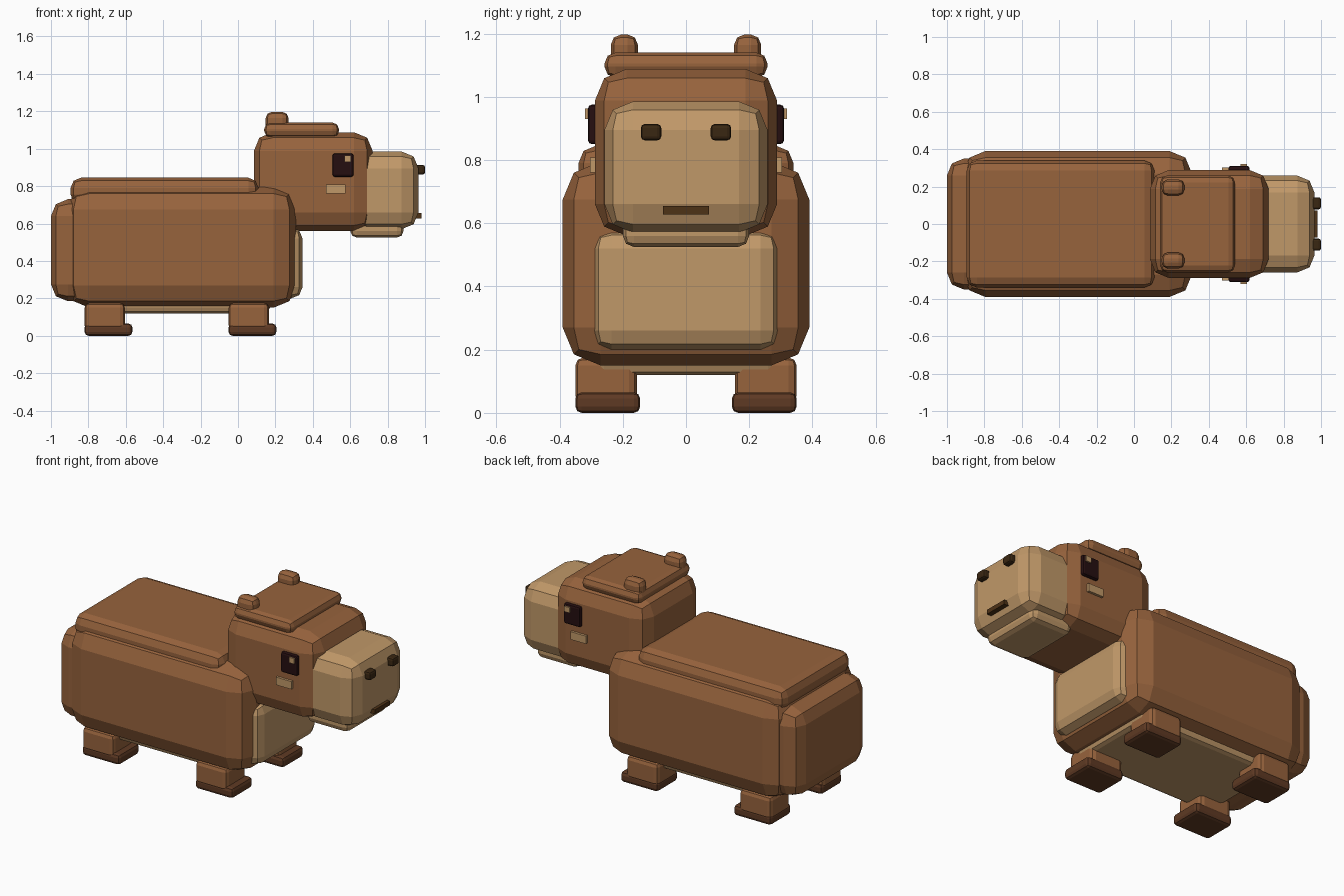
import bpy, bmesh

if "Cube" in bpy.data.objects:
    bpy.data.objects.remove(bpy.data.objects["Cube"])


def material(name, rgb):
    m = bpy.data.materials.new(name)
    m.diffuse_color = (*rgb, 1)
    m.use_nodes = True
    m.node_tree.nodes["Principled BSDF"].inputs["Base Color"].default_value = m.diffuse_color
    return m


FUR = material("brown fur", (0.31, 0.125, 0.046))
TAN = material("tan fur", (0.53, 0.315, 0.14))
FOOT = material("dark brown", (0.114, 0.042, 0.017))
EYE = material("eye black", (0.018, 0.0045, 0.005))
NOSE = material("nostril brown", (0.042, 0.02, 0.006))
MOUTH = material("mouth brown", (0.076, 0.032, 0.008))


def block(name, x, y, z, mat, bevel=0.0):
    """Box from (min, max) ranges with rounded two-step edges."""
    bm = bmesh.new()
    bmesh.ops.create_cube(bm, size=1)
    for v in bm.verts:
        for i, (lo, hi) in enumerate((x, y, z)):
            v.co[i] = hi if v.co[i] > 0 else lo
    if bevel:
        bmesh.ops.bevel(bm, geom=bm.edges[:], offset=bevel, segments=2,
                        profile=0.5, affect='EDGES')
    bmesh.ops.recalc_face_normals(bm, faces=bm.faces[:])
    me = bpy.data.meshes.new(name)
    bm.to_mesh(me)
    bm.free()
    me.materials.append(mat)
    ob = bpy.data.objects.new(name, me)
    bpy.context.collection.objects.link(ob)


def pair(name, x, y, z, mat, bevel=0.0):
    """Same block on both sides of the body."""
    block(name + "_left", x, y, z, mat, bevel)
    block(name + "_right", x, (-y[1], -y[0]), z, mat, bevel)


# Trunk
block("body", (-0.915, 0.31), (-0.39, 0.39), (0.15, 0.795), FUR, 0.12)
block("rump", (-1.0, -0.70), (-0.35, 0.35), (0.185, 0.73), FUR, 0.09)
block("back", (-0.895, 0.11), (-0.34, 0.34), (0.70, 0.845), FUR, 0.055)
block("chest", (0.10, 0.345), (-0.295, 0.295), (0.20, 0.58), TAN, 0.06)
block("belly", (-0.77, 0.17), (-0.29, 0.29), (0.12, 0.24), TAN, 0.03)

# Legs and feet
for label, x0 in (("hind", -0.82), ("front", -0.05)):
    pair(label + "_leg", (x0, x0 + 0.215), (0.155, 0.35), (0.03, 0.175), FUR, 0.025)
    pair(label + "_foot", (x0, x0 + 0.255), (0.145, 0.35), (0.0, 0.065), FOOT, 0.02)

# Head
block("head", (0.085, 0.72), (-0.288, 0.288), (0.56, 1.088), FUR, 0.1)
block("muzzle", (0.60, 0.965), (-0.258, 0.258), (0.57, 0.985), TAN, 0.09)
block("chin", (0.60, 0.885), (-0.2, 0.2), (0.525, 0.63), TAN, 0.035)
block("crown", (0.14, 0.54), (-0.258, 0.258), (1.06, 1.14), FUR, 0.035)
pair("ear", (0.148, 0.27), (0.152, 0.238), (1.09, 1.197), FUR, 0.033)

# Face details
pair("eye", (0.505, 0.618), (0.27, 0.31), (0.85, 0.975), EYE, 0.012)
pair("eye_glint", (0.57, 0.605), (0.30, 0.32), (0.93, 0.963), TAN)
pair("cheek_patch", (0.47, 0.575), (0.27, 0.303), (0.76, 0.808), TAN)
pair("nostril", (0.95, 1.0), (0.078, 0.143), (0.862, 0.914), NOSE, 0.013)
block("mouth", (0.95, 0.982), (-0.073, 0.073), (0.628, 0.655), MOUTH)
